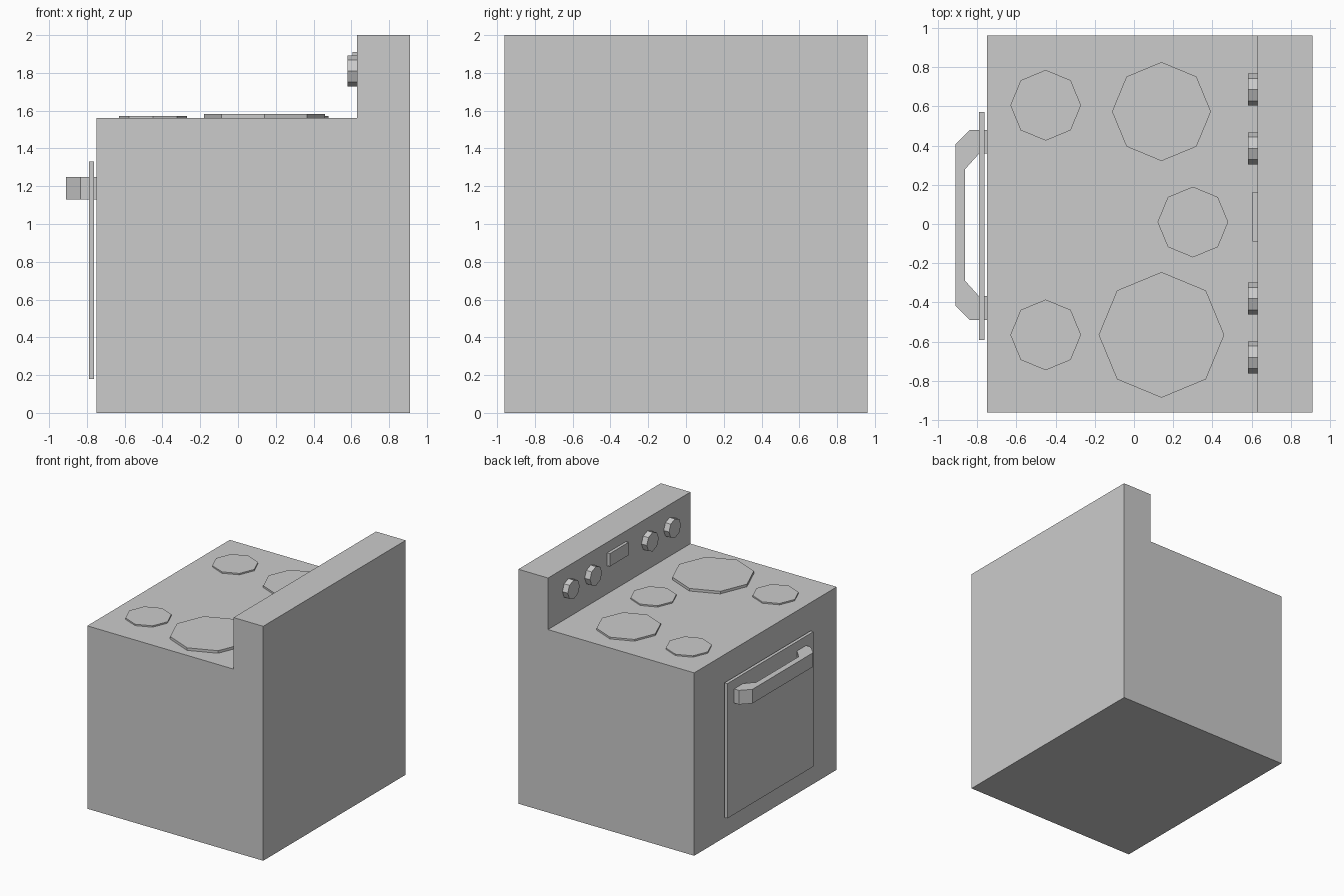
import bpy, bmesh
from math import pi
from mathutils import Matrix, Vector

if "Cube" in bpy.data.objects:
    bpy.data.objects.remove(bpy.data.objects["Cube"])


def finish(bm, name):
    bmesh.ops.recalc_face_normals(bm, faces=bm.faces)
    mesh = bpy.data.meshes.new(name)
    bm.to_mesh(mesh)
    bm.free()
    obj = bpy.data.objects.new(name, mesh)
    bpy.context.collection.objects.link(obj)
    return obj


def extrude(name, points, direction):
    """Solid made by sweeping a flat outline along a direction."""
    bm = bmesh.new()
    face = bm.faces.new([bm.verts.new(p) for p in points])
    new = bmesh.ops.extrude_face_region(bm, geom=[face], use_keep_orig=True)["geom"]
    verts = [v for v in new if isinstance(v, bmesh.types.BMVert)]
    bmesh.ops.translate(bm, verts=verts, vec=Vector(direction))
    return finish(bm, name)


def box(name, x, y, z):
    pts = [(x[0], y[0], z[0]), (x[1], y[0], z[0]), (x[1], y[1], z[0]), (x[0], y[1], z[0])]
    return extrude(name, pts, (0, 0, z[1] - z[0]))


def octagon(name, center, radius, depth, turn=Matrix()):
    """Eight-sided disc with corners on its axes."""
    bm = bmesh.new()
    bmesh.ops.create_cone(bm, cap_ends=True, segments=8, radius1=radius,
                          radius2=radius, depth=depth,
                          matrix=Matrix.Translation(center) @ turn)
    return finish(bm, name)


# Oven body with raised back panel, one L-shaped profile
profile = [(-0.75, 0), (0.91, 0), (0.91, 2), (0.63, 2), (0.63, 1.56), (-0.75, 1.56)]
extrude("stove_body", [(x, -0.96, z) for x, z in profile], (0, 1.92, 0))

# Oven door panel
box("oven_door", (-0.79, -0.763), (-0.59, 0.57), (0.18, 1.33))

# Door handle, a chamfered bracket
half_outer = [(-0.75, 0.485), (-0.835, 0.485), (-0.91, 0.41)]
half_inner = [(-0.86, 0.285), (-0.79, 0.363), (-0.75, 0.363)]
outline = (half_outer + [(x, -y) for x, y in reversed(half_outer)]
           + [(x, -y) for x, y in reversed(half_inner)] + half_inner)
extrude("door_handle", [(x, y - 0.005, 1.13) for x, y in outline], (0, 0, 0.12))

# Burners: x, y, radius, height
burners = [(-0.45, 0.605, 0.18, 0.012), (-0.45, -0.565, 0.18, 0.012),
           (0.30, 0.01, 0.18, 0.012), (0.14, 0.573, 0.252, 0.015),
           (0.14, -0.565, 0.32, 0.022)]
for i, (x, y, r, h) in enumerate(burners, 1):
    octagon(f"burner_{i}", (x, y, 1.56 + h / 2), r, h)

# Control knobs on the back panel
for i, y in enumerate((0.685, 0.385, -0.38, -0.68), 1):
    octagon(f"knob_{i}", (0.605, y, 1.81), 0.081, 0.05, Matrix.Rotation(pi / 2, 4, 'Y'))

# Clock display
box("clock_display", (0.605, 0.63), (-0.09, 0.163), (1.80, 1.91))
